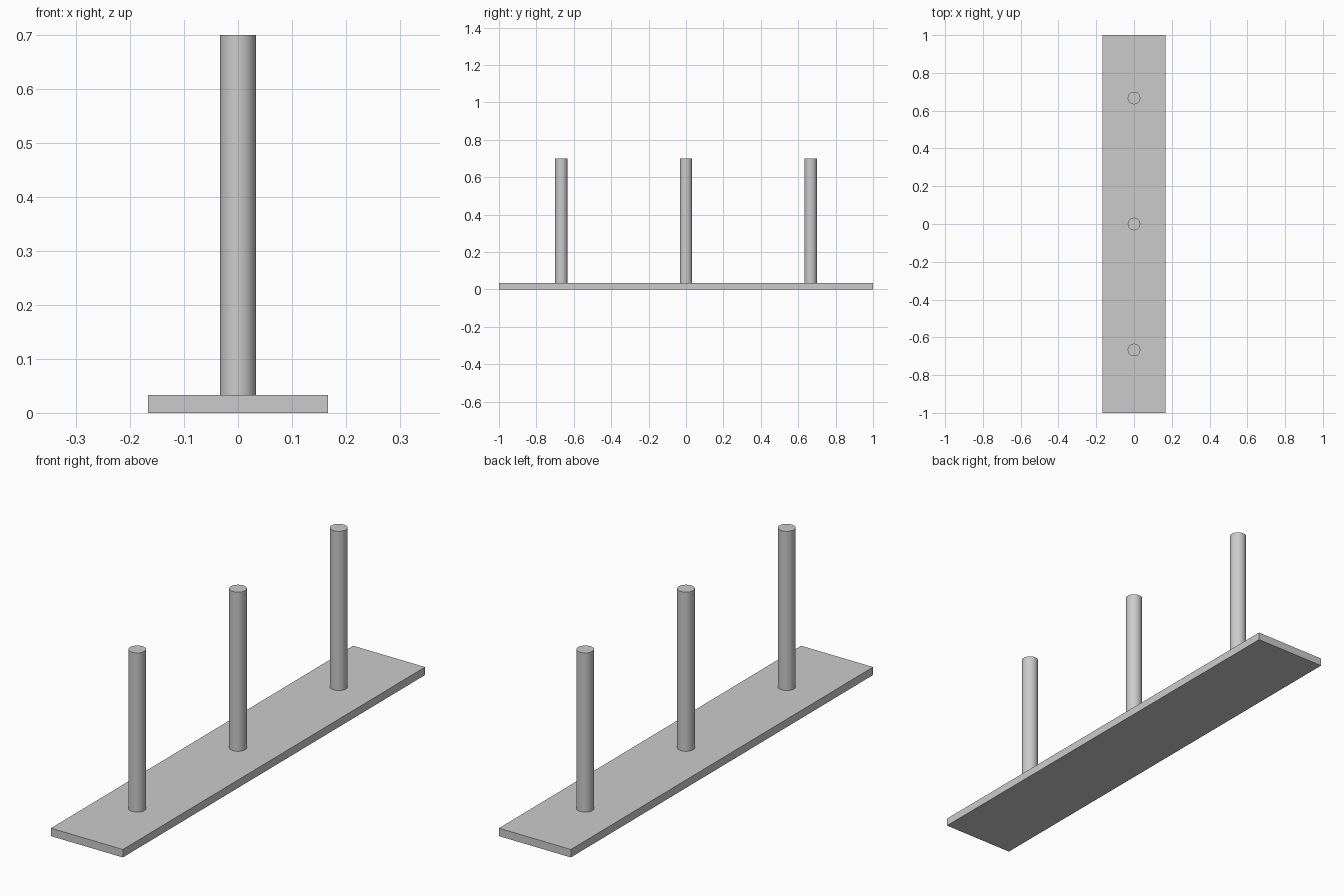
import bpy
import math

if "Cube" in bpy.data.objects:
    bpy.data.objects.remove(bpy.data.objects["Cube"])

BASE_W, BASE_L, BASE_H = 1 / 3, 2.0, 1 / 30
PEG_R, TOP, SPACING = 1 / 30, 0.70, 2 / 3

# flat base board
bpy.ops.mesh.primitive_cube_add(size=1, location=(0, 0, BASE_H / 2))
base = bpy.context.object
base.name = "base_board"
base.scale = (BASE_W, BASE_L, BASE_H)
bpy.ops.object.transform_apply(location=False, rotation=False, scale=True)

# three upright round pegs standing on the board
for name, i in (("front_peg", -1), ("middle_peg", 0), ("back_peg", 1)):
    bpy.ops.mesh.primitive_cylinder_add(
        vertices=64, radius=PEG_R, depth=TOP - BASE_H,
        location=(0, i * SPACING, (TOP + BASE_H) / 2))
    bpy.context.object.name = name
    bpy.ops.object.shade_smooth_by_angle(angle=math.radians(30))
